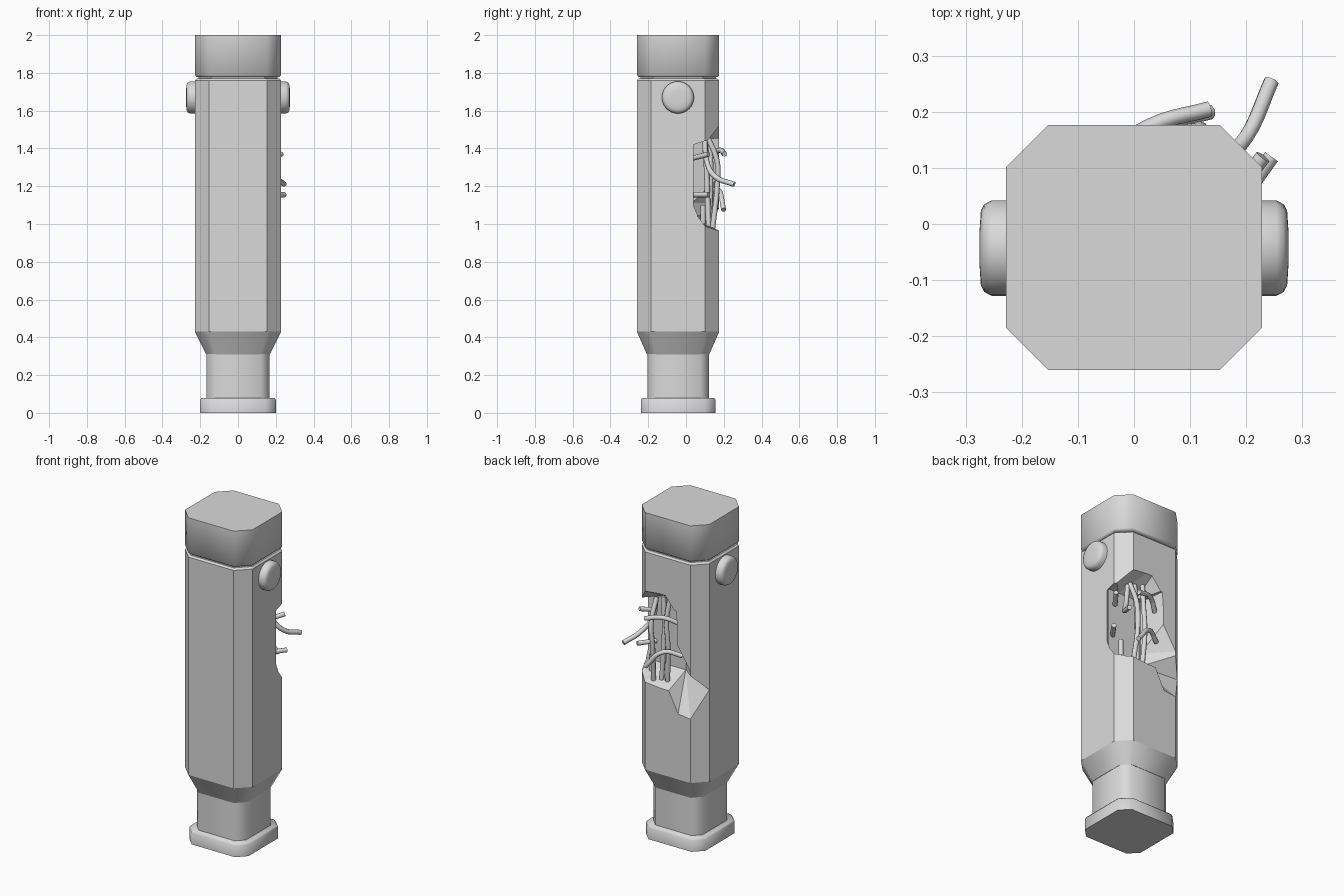
import bpy, bmesh, math
from mathutils import Vector

cube = bpy.data.objects.get("Cube")
if cube:
    bpy.data.objects.remove(cube, do_unlink=True)

grey = bpy.data.materials.new("plain grey")
grey.use_nodes = True
grey.diffuse_color = (0.7, 0.7, 0.7, 1)
grey.node_tree.nodes["Principled BSDF"].inputs["Base Color"].default_value = (0.7, 0.7, 0.7, 1)


def finish(obj, smooth_angle=None):
    """Give the object its material and shading."""
    if not obj.data.materials:
        obj.data.materials.append(grey)
    if smooth_angle:
        bpy.ops.object.select_all(action='DESELECT')
        obj.select_set(True)
        bpy.context.view_layer.objects.active = obj
        bpy.ops.object.shade_smooth_by_angle(angle=math.radians(smooth_angle))
    return obj


def from_bmesh(name, bm, smooth_angle=None):
    bmesh.ops.recalc_face_normals(bm, faces=bm.faces[:])
    mesh = bpy.data.meshes.new(name)
    bm.to_mesh(mesh)
    bm.free()
    obj = bpy.data.objects.new(name, mesh)
    bpy.context.collection.objects.link(obj)
    return finish(obj, smooth_angle)


def octagon(hx, hy, c, z):
    """Rectangle with cut corners, centred on the column axis."""
    quarter = [(hx, hy - c), (hx - c, hy)]
    pts = quarter + [(-x, y) for x, y in reversed(quarter)]
    pts += [(-x, -y) for x, y in pts]
    return [Vector((x, y - 0.042, z)) for x, y in pts]


def bridge(bm, low, high):
    n = len(low)
    return [bm.faces.new((low[i], low[(i + 1) % n], high[(i + 1) % n], high[i])) for i in range(n)]


def loft(name, sections, smooth_angle=None):
    bm = bmesh.new()
    rings = [[bm.verts.new(p) for p in octagon(*s)] for s in sections]
    for low, high in zip(rings, rings[1:]):
        bridge(bm, low, high)
    bm.faces.new(rings[0])
    bm.faces.new(rings[-1])
    return from_bmesh(name, bm, smooth_angle)


# Column, from the foot to the cap
loft("foot", [(0.2, 0.197, 0.055, 0), (0.2, 0.197, 0.055, 0.07), (0.193, 0.19, 0.055, 0.08)], 50)
loft("neck", [(0.166, 0.163, 0.045, 0.07), (0.166, 0.163, 0.045, 0.32)], 50)
loft("taper", [(0.168, 0.165, 0.05, 0.31), (0.228, 0.218, 0.075, 0.43)], 50)
body = loft("body", [(0.228, 0.218, 0.075, 0.43), (0.228, 0.218, 0.075, 1.76),
                     (0.218, 0.208, 0.072, 1.77)])
loft("groove", [(0.21, 0.2, 0.07, 1.765), (0.21, 0.2, 0.07, 1.79)])
loft("cap", [(0.218, 0.208, 0.072, 1.777), (0.228, 0.218, 0.075, 1.787),
             (0.228, 0.218, 0.075, 2.0)], 50)

# Torn opening: outline on the body surface, running in to a flat back wall
outline = [(.228, .04, 1.41), (.228, .1, 1.44), (.153, .176, 1.52), (.017, .176, 1.53),
           (-.057, .176, 1.454), (-.064, .176, 1.32), (-.153, .176, 1.11), (-.228, .101, .99),
           (-.153, .176, .82), (-.07, .176, .83), (0, .176, .955), (.153, .176, .965),
           (.19, .139, .975), (.228, .1, .99), (.228, .06, 1.05), (.228, .04, 1.12)]
bm = bmesh.new()
inner, outer = [], []
for p in map(Vector, outline):
    q = Vector((max(p.x * 0.9, -0.02), 0.03, min(max(p.z, 1.03), 1.44)))
    inner.append(bm.verts.new(q))
    outer.append(bm.verts.new(p + (p - q) * 0.5))
bmesh.ops.triangulate(bm, faces=bridge(bm, inner, outer))
bm.faces.new(inner)
tip = bm.verts.new((0.25, 0.6, 1.2))
for a, b in zip(outer, outer[1:] + outer[:1]):
    bm.faces.new((a, b, tip))
bmesh.ops.remove_doubles(bm, verts=bm.verts[:], dist=0.0005)
cutter = from_bmesh("opening_cutter", bm)
cutter.hide_render = True
cut = body.modifiers.new("opening", 'BOOLEAN')
cut.operation = 'DIFFERENCE'
cut.solver = 'EXACT'
cut.object = cutter
bpy.context.view_layer.objects.active = body
bpy.ops.object.modifier_apply(modifier=cut.name)
bpy.data.objects.remove(cutter, do_unlink=True)

# Round side buttons with a domed rim
for side, name in ((1, "left_button"), (-1, "right_button")):
    bm = bmesh.new()
    rings = []
    for x, r in ((0.21, 0.085), (0.254, 0.085), (0.267, 0.078), (0.273, 0.066), (0.275, 0.035)):
        rings.append([bm.verts.new((side * x, -0.043 + r * math.cos(a), 1.67 + r * math.sin(a)))
                      for a in (math.tau * i / 32 for i in range(32))])
    for low, high in zip(rings, rings[1:]):
        bridge(bm, low, high)
    bm.faces.new(rings[0])
    bm.faces.new(rings[-1])
    from_bmesh(name, bm, 60)


# Loose wires inside the opening
def wire(name, points, radius=0.014):
    curve = bpy.data.curves.new(name, 'CURVE')
    curve.dimensions = '3D'
    curve.bevel_depth = radius
    curve.bevel_resolution = 2
    curve.resolution_u = 5
    curve.use_fill_caps = True
    spline = curve.splines.new('BEZIER')
    spline.bezier_points.add(len(points) - 1)
    for bp, p in zip(spline.bezier_points, points):
        bp.co = p
        bp.handle_left_type = bp.handle_right_type = 'AUTO'
    obj = bpy.data.objects.new(name, curve)
    bpy.context.collection.objects.link(obj)
    bpy.ops.object.select_all(action='DESELECT')
    obj.select_set(True)
    bpy.context.view_layer.objects.active = obj
    bpy.ops.object.convert(target='MESH')
    finish(bpy.context.view_layer.objects.active, 50)


wire("long_broken_wire", [(.13, .1, 1.46), (.15, .11, 1.33), (.2, .155, 1.25), (.245, .255, 1.21)])
wire("outer_upright_wire", [(.12, .11, 1.47), (.12, .165, 1.33), (.11, .165, 1.2), (.12, .14, .97)])
wire("middle_upright_wire", [(.08, .1, 1.48), (.07, .11, 1.25), (.08, .12, .98)])
wire("inner_upright_wire", [(.03, .11, 1.49), (.04, .13, 1.35), (.03, .13, 1.2), (.04, .12, .98)])
wire("upper_cross_wire", [(-.05, .12, 1.35), (.03, .175, 1.39), (.135, .205, 1.37)])
wire("lower_cross_wire", [(-.06, .12, 1.16), (.03, .17, 1.18), (.135, .2, 1.075)])
wire("upper_stub_wire", [(.17, .04, 1.35), (.2, .08, 1.36), (.23, .12, 1.37)])
wire("lower_stub_wire", [(.18, .03, 1.155), (.22, .085, 1.155), (.245, .12, 1.155)])
wire("short_upright_wire", [(.17, .09, 1), (.17, .09, 1.1)])
